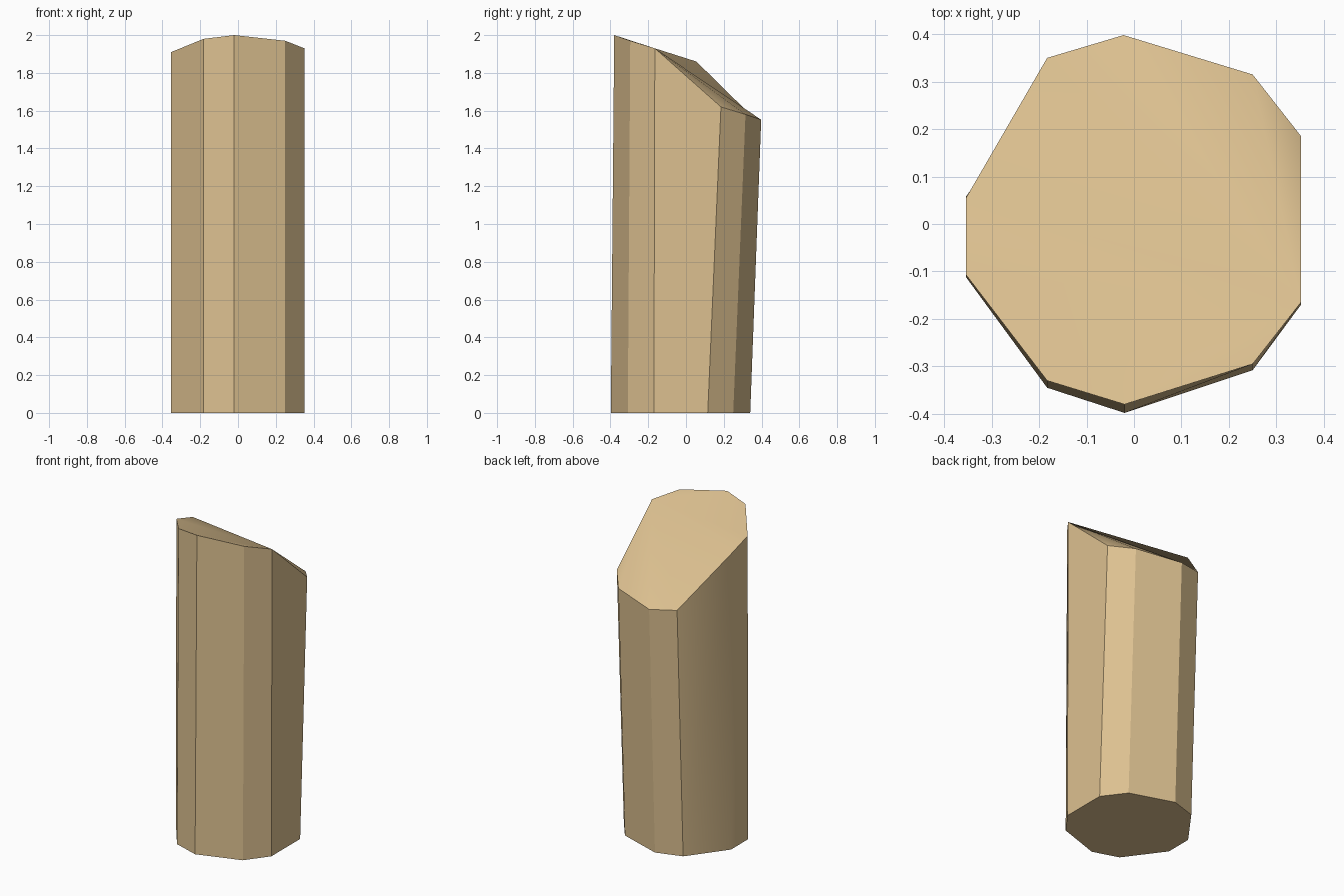
import bpy, bmesh

if "Cube" in bpy.data.objects:
    bpy.data.objects.remove(bpy.data.objects["Cube"])

# ring of the post: x, bottom y, top y, top height (counter-clockwise from the front)
RING = [
    (-0.02, -0.398, -0.380, 2.00),
    (0.25, -0.308, -0.295, 1.97),
    (0.352, -0.170, -0.165, 1.93),
    (0.352, 0.115, 0.185, 1.62),
    (0.25, 0.250, 0.315, 1.58),
    (-0.022, 0.340, 0.398, 1.552),
    (-0.183, 0.290, 0.350, 1.57),
    (-0.354, 0.058, 0.055, 1.86),
    (-0.354, -0.112, -0.107, 1.91),
    (-0.183, -0.345, -0.330, 1.98),
]
N = len(RING)
CREST, SOFT = 2, 7   # fan corner of the cut top, softly shaded side edge

bm = bmesh.new()
low = [bm.verts.new((x, yb, 0)) for x, yb, yt, z in RING]
high = [bm.verts.new((x, yt, z)) for x, yb, yt, z in RING]

# base and sides
bm.faces.new(low[::-1])
for i in range(N):
    j = (i + 1) % N
    bm.faces.new((low[i], low[j], high[j], high[i]))

# slanted top, fanned from one corner
for k in range(1, N - 1):
    bm.faces.new((high[CREST], high[(CREST + k) % N], high[(CREST + k + 1) % N]))

# smooth faces with crisp side and rim edges
for f in bm.faces:
    f.smooth = True
for i in range(N):
    j = (i + 1) % N
    bm.edges.get((low[i], low[j])).smooth = False
    bm.edges.get((high[i], high[j])).smooth = False
    if i != SOFT:
        bm.edges.get((low[i], high[i])).smooth = False

mesh = bpy.data.meshes.new("wooden_post")
bm.to_mesh(mesh)
bm.free()
wood = bpy.data.materials.new("light_wood")
wood.diffuse_color = (0.72, 0.53, 0.28, 1)
wood.use_nodes = True
wood.node_tree.nodes["Principled BSDF"].inputs["Base Color"].default_value = wood.diffuse_color
mesh.materials.append(wood)
post = bpy.data.objects.new("wooden_post", mesh)
bpy.context.collection.objects.link(post)
